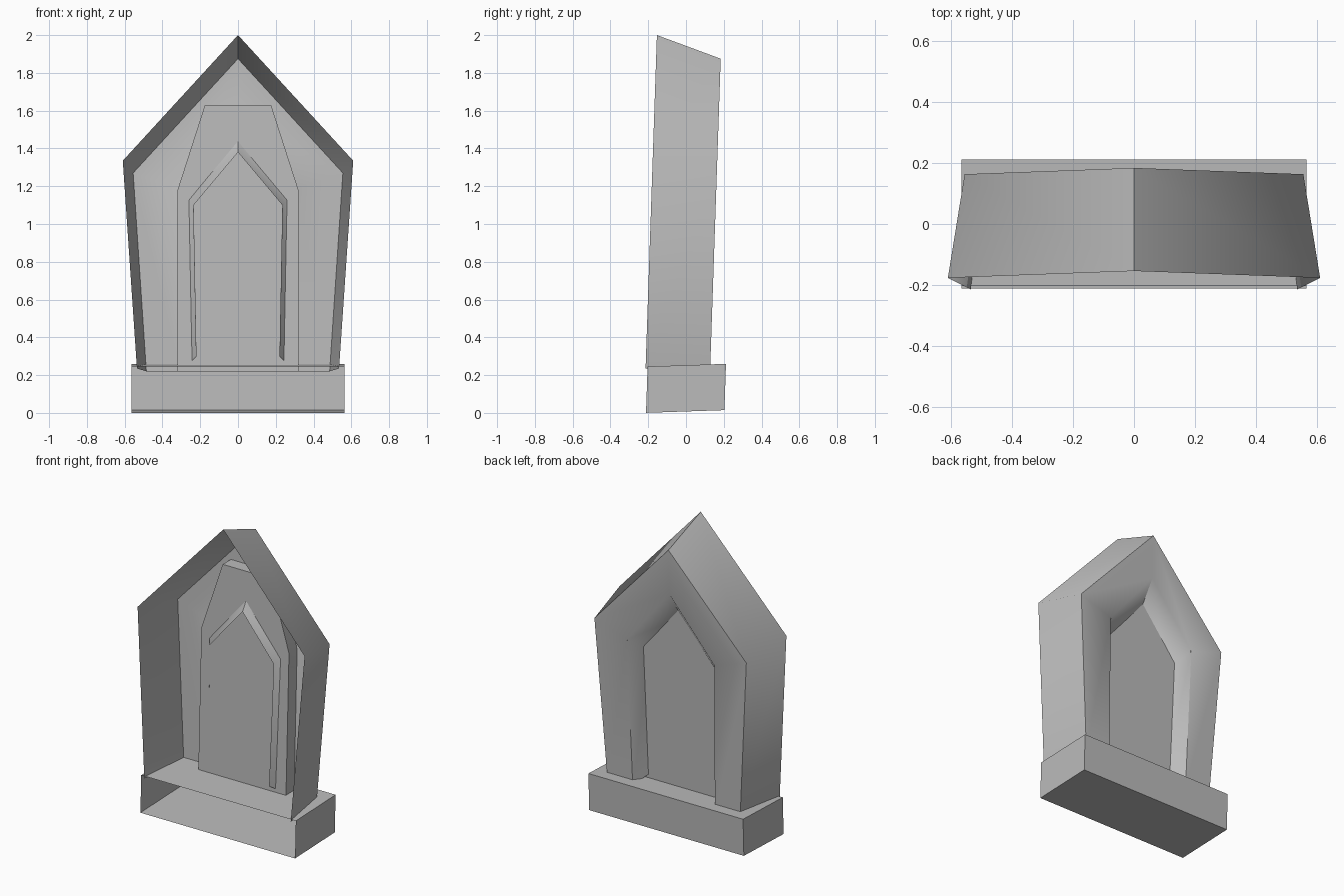
import bpy, bmesh, math

LEAN = 0.034  # backward lean of the whole stone

if "Cube" in bpy.data.objects:
    bpy.data.objects.remove(bpy.data.objects["Cube"])

stone = bpy.data.materials.new("grey_stone")
stone.use_nodes = True
grey = (0.5, 0.5, 0.5, 1)
stone.diffuse_color = grey
bsdf = next(n for n in stone.node_tree.nodes if n.type == 'BSDF_PRINCIPLED')
bsdf.inputs["Base Color"].default_value = grey


def arch(bm, depth, half):
    """Mirror a half outline, foot to top, into a row of leaning vertices."""
    mirrored = [(-x, z) for x, z in reversed(half) if x > 0]
    return [bm.verts.new((x, depth + LEAN * z, z)) for x, z in half + mirrored]


def loft(bm, rows):
    """Join neighbouring rows with quads, leaving the foot open."""
    for a, b in zip(rows, rows[1:]):
        for i in range(len(a) - 1):
            bm.faces.new((a[i], a[i + 1], b[i + 1], b[i]))


def finish(bm, name, angle):
    bmesh.ops.recalc_face_normals(bm, faces=bm.faces)
    mesh = bpy.data.meshes.new(name)
    bm.to_mesh(mesh)
    bm.free()
    mesh.materials.append(stone)
    obj = bpy.data.objects.new(name, mesh)
    bpy.context.collection.objects.link(obj)
    bpy.ops.object.select_all(action='DESELECT')
    obj.select_set(True)
    bpy.context.view_layer.objects.active = obj
    bpy.ops.object.shade_smooth_by_angle(angle=math.radians(angle))
    return obj


BACK, PLATE = 0.12, 0.035

# Gabled body, open at the front: outer walls, back wall, tapering niche
bm = bmesh.new()
loft(bm, [
    arch(bm, -0.222, [(0.535, 0.235), (0.61, 1.335), (0, 2.0)]),
    arch(bm, BACK, [(0.485, 0.22), (0.555, 1.27), (0, 1.875)]),
    arch(bm, BACK, [(0.3, 0.22), (0.32, 1.19), (0, 1.58)]),
    arch(bm, 0.0, [(0.22, 0.3), (0.235, 1.1), (0, 1.38)]),
])
finish(bm, "headstone_body", 50)

# Plate closing the niche, with sides running to the back wall
bm = bmesh.new()
outline = [(0.32, 0.22), (0.32, 1.18), (0.175, 1.63)]
front = arch(bm, PLATE, outline)
loft(bm, [front, arch(bm, BACK, outline)])
bm.faces.new(front)
finish(bm, "niche_plate", 30)

# Plinth, a slightly skewed box without its front face
bm = bmesh.new()
bmesh.ops.create_cube(bm, size=1)
for v in bm.verts:
    x, y, z = v.co
    v.co = (x * 1.13, y * 0.415 + LEAN * z * 0.245, 0.13 + z * 0.245 + LEAN * y * 0.415)
front_face = min(bm.faces, key=lambda f: f.calc_center_median().y)
bmesh.ops.delete(bm, geom=[front_face], context='FACES')
finish(bm, "plinth", 30)
